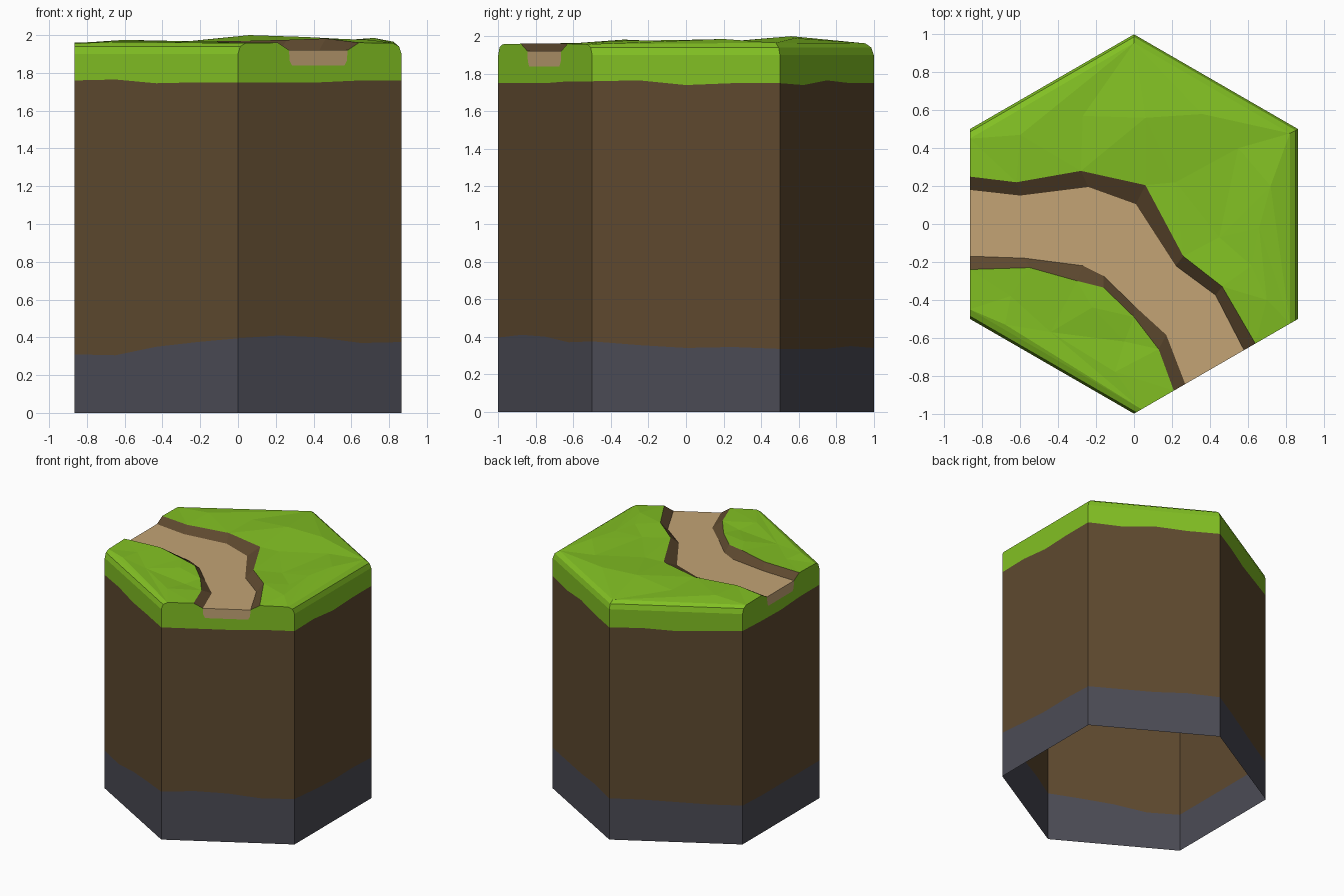
import bpy, math
from mathutils import Vector
from mathutils.geometry import delaunay_2d_cdt

if "Cube" in bpy.data.objects:
    bpy.data.objects.remove(bpy.data.objects["Cube"])


def material(name, rgb):
    m = bpy.data.materials.new(name)
    lin = [((c / 255 + 0.055) / 1.055) ** 2.4 for c in rgb]
    m.diffuse_color = (*lin, 1)
    m.use_nodes = True
    m.node_tree.nodes["Principled BSDF"].inputs["Base Color"].default_value = m.diffuse_color
    return m


GRASS = material("grass green", (130, 192, 35))
DIRT = material("dirt brown", (94, 73, 47))
STONE = material("stone grey", (75, 75, 85))
SAND = material("path sand", (195, 164, 117))


def make(name, verts, faces, mat):
    me = bpy.data.meshes.new(name)
    me.from_pydata([tuple(v) for v in verts], [], faces)
    me.materials.append(mat)
    me.validate()
    me.update()
    ob = bpy.data.objects.new(name, me)
    bpy.context.collection.objects.link(ob)
    return ob


def strip(name, low, high, mat):
    """Quads between two matching rows of points."""
    n = len(low)
    faces = [(i, i + 1, n + i + 1, n + i) for i in range(n - 1)]
    return make(name, list(low) + list(high), faces, mat)


S = math.sqrt(3) / 2
CORNERS = [Vector(p) for p in ((-S, -.5), (0, -1), (S, -.5), (S, .5), (0, 1), (-S, .5))]
SEG = 4
EDGE = .90 + 1      # height where the rounded rim starts
BED = 1.92          # path surface height

# wavy layer borders, four samples per side
STONE_Z = [.31, .305, .35, .375, .395, .41, .40, .37, .375, .355, .34, .345,
           .335, .335, .335, .35, .34, .34, .33, .32, .32, .31, .31, .31]
GRASS_Z = [1.76, 1.765, 1.745, 1.75, 1.75, 1.75, 1.75, 1.76, 1.76, 1.765, 1.74, 1.75,
           1.75, 1.74, 1.765, 1.75, 1.75, 1.755, 1.74, 1.75, 1.76, 1.75, 1.745, 1.76]


def ring(zs):
    pts = []
    for i in range(6 * SEG + 1):
        k = i % (6 * SEG)
        xy = CORNERS[k // SEG].lerp(CORNERS[(k // SEG + 1) % 6], (k % SEG) / SEG)
        pts.append(Vector((xy.x, xy.y, zs[k])))
    return pts


floor, stone_line, grass_line = ring([0] * 24), ring(STONE_Z), ring(GRASS_Z)
strip("stone_base", floor, stone_line, STONE)
strip("dirt_layer", stone_line, grass_line, DIRT)


def on_front(x, z):
    """Point on the front right side."""
    return (x, -1 + x / math.sqrt(3), z)


# path outlines from the left side to the front right side
north_out = [(-S, .25, 1.96), (-.62, .22, 1.965), (-.28, .28, 1.965), (.06, .205, 1.97),
             (.26, -.17, 1.975), (.465, -.33, 1.982), on_front(.64, 1.96)]
north_in = [(-S, .18, BED), (-.6, .15, BED), (-.24, .195, BED), (.01, .105, BED),
            (.22, -.22, BED), (.43, -.375, BED), on_front(.58, BED)]
south_out = [(-S, -.24, 1.96), (-.55, -.23, 1.97), (-.30, -.30, 1.97), (-.16, -.335, 1.965),
             (0, -.49, 1.96), (.13, -.66, 1.96), on_front(.21, 1.96)]
south_in = [(-S, -.17, BED), (-.58, -.18, BED), (-.27, -.22, BED), (-.16, -.275, BED),
            (0, -.43, BED), (.17, -.585, BED), on_front(.27, BED)]

strip("path_bed", south_in, north_in, SAND)
strip("path_bank_north", north_in, north_out, DIRT)
strip("path_bank_south", south_out, south_in, DIRT)

# inner corners of the rounded rim
RIM = {"sl": (-S, -.45, 1.955), "sf": on_front(.04, 1.957), "fr": on_front(.822, 1.957),
       "br": (.822, .478, 1.965), "b": (0, .955, 1.962), "bl": (-S, .45, 1.957)}


def mid(corner, top):
    p = Vector((*corner, EDGE)).lerp(Vector(top), .3)
    p.z = 1.94
    return p


# rounded rim on the four sides the path does not cross
for name, side, a, b in (("front_left", 0, "sl", "sf"), ("right", 2, "fr", "br"),
                         ("back_right", 3, "br", "b"), ("back_left", 4, "b", "bl")):
    ca, cb = CORNERS[side], CORNERS[(side + 1) % 6]
    low = [Vector((*ca, EDGE)), Vector((*cb, EDGE))]
    middle = [mid(ca, RIM[a]), mid(cb, RIM[b])]
    top = [Vector(RIM[a]), Vector(RIM[b])]
    wavy = grass_line[side * SEG:side * SEG + SEG + 1]
    strip("grass_side_" + name, wavy, [Vector((p.x, p.y, EDGE)) for p in wavy], GRASS)
    strip("grass_rim_lower_" + name, low, middle, GRASS)
    strip("grass_rim_upper_" + name, middle, top, GRASS)


# sides with the path cut: grass wall with a notch, sand end filling it
def cut_side(name, side, a, b, out_a, in_a, in_b, out_b):
    ca, cb = CORNERS[side], CORNERS[(side + 1) % 6]
    in_a, in_b = Vector(in_a), Vector(in_b)
    low_a, low_b = in_a.lerp(in_b, .05), in_b.lerp(in_a, .05)
    low_a.z = low_b.z = 1.84
    sh_a, sh_b = in_a.lerp(in_b, .01), in_b.lerp(in_a, .01)
    sh_a.z = sh_b.z = 1.865
    wavy = grass_line[side * SEG:side * SEG + SEG + 1]
    wall = wavy + [(*cb, EDGE), mid(cb, b), b, out_b, in_b, sh_b, low_b,
                   low_a, sh_a, in_a, out_a, a, mid(ca, a), (*ca, EDGE)]
    wall = [Vector(p) for p in wall]
    # flatten along the side so the concave outline can be triangulated
    d = (cb - ca).normalized()
    flat = [Vector(((p.xy - ca).dot(d), p.z)) for p in wall]
    n = len(wall)
    v, _, f, orig, _, _ = delaunay_2d_cdt(flat, [], [list(range(n))], 1, 1e-5)
    pts = [(*(ca + d * p.x), p.y) for p in v]
    make("grass_side_" + name, pts, [tuple(t) for t in f], GRASS)
    make("path_end_" + name, [low_a, low_b, sh_b, in_b, in_a, sh_a],
         [(0, 1, 2, 3, 4, 5)], SAND)


cut_side("front_right", 1, RIM["sf"], RIM["fr"], south_out[-1], south_in[-1],
         north_in[-1], north_out[-1])
cut_side("left", 5, RIM["bl"], RIM["sl"], north_out[0], north_in[0],
         south_in[0], south_out[0])


# faceted grass tops
def grass_top(name, outline, bumps):
    pts = outline + bumps
    v, _, f, orig, _, _ = delaunay_2d_cdt([Vector(p[:2]) for p in pts], [],
                                          [list(range(len(outline)))], 1, 1e-5)
    verts = [(p.x, p.y, pts[o[0]][2] if o else 1.96) for p, o in zip(v, orig)]
    faces = []
    for t in f:
        a, b, c = (Vector(verts[i][:2]) for i in t)
        faces.append(tuple(t) if (b - a).cross(c - a) > 0 else tuple(reversed(t)))
    make(name, verts, faces, GRASS)


grass_top("grass_top_north",
          north_out + [RIM["fr"], RIM["br"], RIM["b"], RIM["bl"]],
          [(-.6, .47, 1.975), (-.27, .57, 1.967), (.06, .56, 2.0), (.36, .58, 1.99),
           (.55, .40, 1.97), (.22, .22, 1.97), (.72, .2, 1.985), (.45, -.07, 1.965),
           (.66, -.02, 1.98), (.62, -.22, 1.972), (.7, -.4, 1.975)])
grass_top("grass_top_south",
          list(reversed(south_out)) + [RIM["sl"], RIM["sf"]],
          [(-.68, -.53, 1.965), (-.44, -.57, 1.955), (-.22, -.44, 1.97),
           (-.1, -.78, 1.962), (-.05, -.62, 1.95), (-.65, -.38, 1.96)])
